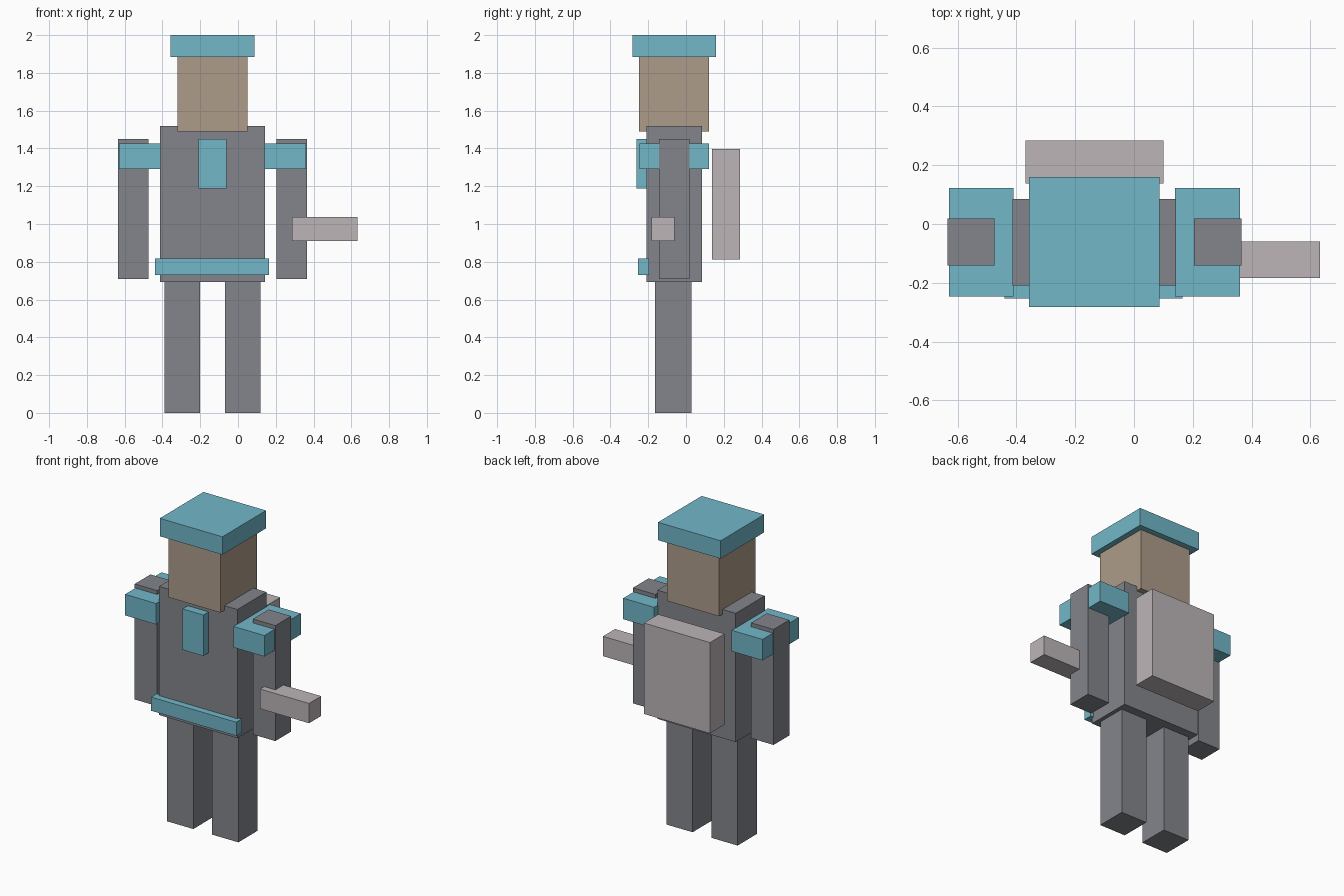
import bpy
import bmesh
from mathutils import Matrix, Vector

default = bpy.data.objects.get("Cube")
if default:
    bpy.data.objects.remove(default, do_unlink=True)

MIDDLE = -0.135  # x of the figure's own symmetry plane


def material(name, rgb):
    mat = bpy.data.materials.new(name)
    mat.use_nodes = True
    colour = (*rgb, 1)
    mat.diffuse_color = colour
    mat.node_tree.nodes["Principled BSDF"].inputs["Base Color"].default_value = colour
    return mat


def box(name, mat, x, y, z):
    """Box spanning the given (low, high) ranges, with its origin at its centre."""
    low, high = (Vector(corner) for corner in zip(x, y, z))
    bm = bmesh.new()
    bmesh.ops.create_cube(bm, size=1, matrix=Matrix.Diagonal((*(high - low), 1)))
    mesh = bpy.data.meshes.new(name)
    bm.to_mesh(mesh)
    bm.free()
    mesh.materials.append(mat)
    obj = bpy.data.objects.new(name, mesh)
    obj.location = (low + high) / 2
    bpy.context.collection.objects.link(obj)
    return obj


def pair(name, mat, x, y, z):
    """Left and right boxes; x is measured outward from the middle."""
    inner, outer = x
    box("left_" + name, mat, (MIDDLE + inner, MIDDLE + outer), y, z)
    box("right_" + name, mat, (MIDDLE - outer, MIDDLE - inner), y, z)


cloth = material("slate grey", (0.227, 0.235, 0.262))
trim = material("sky blue", (0.168, 0.474, 0.584))
skin = material("tan", (0.418, 0.332, 0.254))
gear = material("pale grey", (0.503, 0.462, 0.479))

# Body and limbs
box("torso", cloth, (-0.413, 0.143), (-0.21, 0.085), (0.693, 1.52))
pair("leg", cloth, (0.067, 0.253), (-0.165, 0.03), (0, 0.693))
pair("arm", cloth, (0.34, 0.5), (-0.142, 0.018), (0.708, 1.45))

# Head and cap
box("head", skin, (-0.32, 0.05), (-0.25, 0.122), (1.49, 1.885))
box("cap", trim, (-0.358, 0.087), (-0.283, 0.16), (1.885, 2))

# Uniform trim
pair("shoulder_pad", trim, (0.275, 0.495), (-0.247, 0.123), (1.29, 1.425))
box("chest_badge", trim, (-0.21, -0.062), (-0.263, -0.2), (1.187, 1.45))
box("belt", trim, (-0.44, 0.165), (-0.253, -0.197), (0.73, 0.818))

# Carried gear
box("backpack", gear, (-0.37, 0.1), (0.138, 0.285), (0.813, 1.397))
box("hand_tool", gear, (0.285, 0.633), (-0.183, -0.06), (0.91, 1.037))
